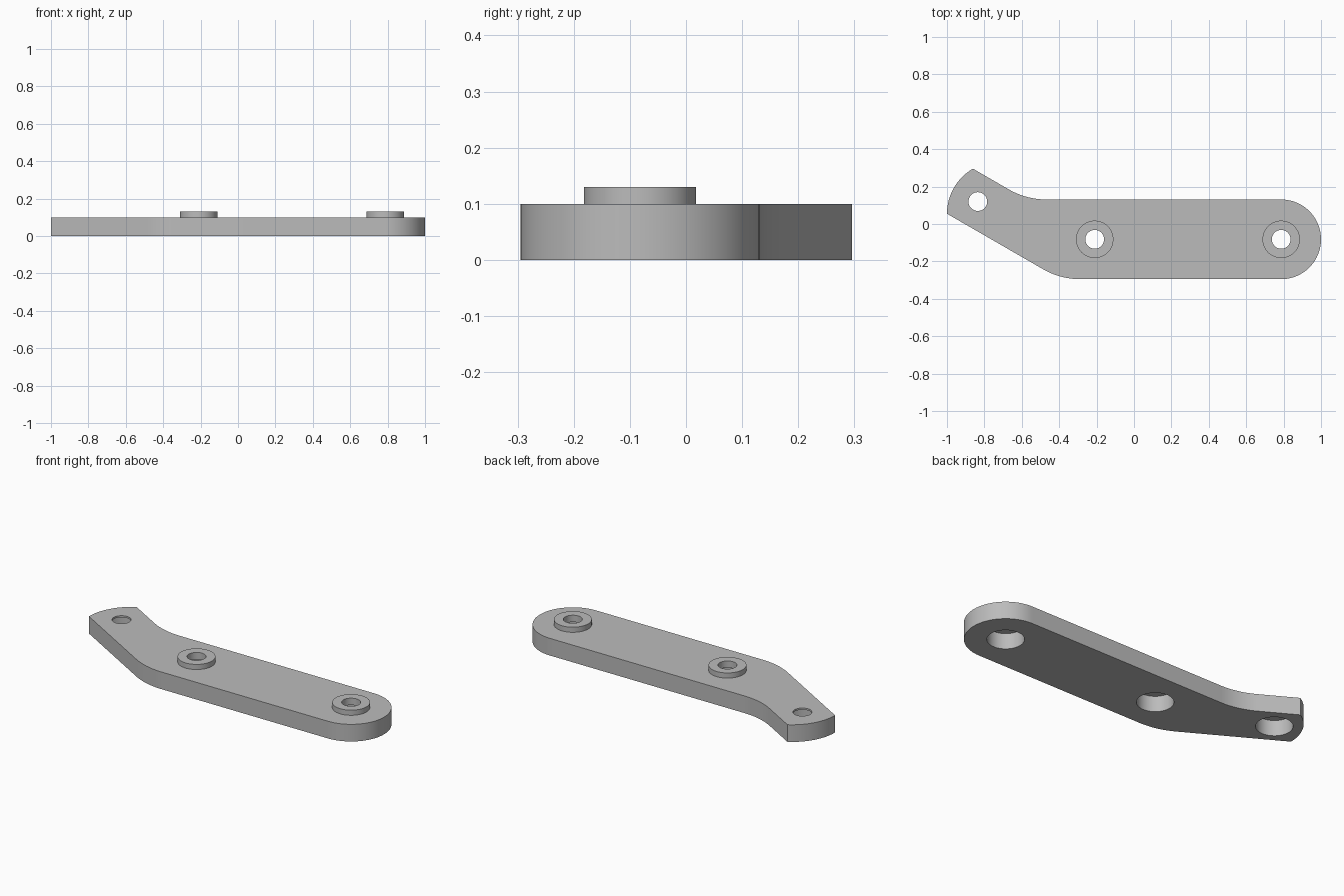
import bpy, bmesh
from math import sin, cos, tan, pi, radians
from mathutils import Vector

if "Cube" in bpy.data.objects:
    bpy.data.objects.remove(bpy.data.objects["Cube"], do_unlink=True)

THICK, BOSS_TOP, POCKET = 0.10, 0.13, 0.09
END = Vector((0.787, -0.082))
END_R = 0.213
BOSSES = {"middle_boss": (-0.21, -0.082), "end_boss": (0.787, -0.082)}
ARM_HOLE = (-0.835, 0.12)
SEG = 64

grey = bpy.data.materials.new("plain grey")
grey.use_nodes = True
colour = (0.5, 0.5, 0.5, 1)
grey.diffuse_color = colour
grey.node_tree.nodes["Principled BSDF"].inputs["Base Color"].default_value = colour


def make_object(name, bm):
    bmesh.ops.recalc_face_normals(bm, faces=bm.faces)
    mesh = bpy.data.meshes.new(name)
    bm.to_mesh(mesh)
    bm.free()
    mesh.materials.append(grey)
    obj = bpy.data.objects.new(name, mesh)
    bpy.context.collection.objects.link(obj)
    return obj


def activate(obj):
    bpy.ops.object.select_all(action='DESELECT')
    obj.select_set(True)
    bpy.context.view_layer.objects.active = obj


def smooth(obj):
    activate(obj)
    bpy.ops.object.shade_smooth_by_angle(angle=radians(25))


def arc(centre, radius, start, end, steps):
    """Points along an arc, angles in degrees."""
    angles = [radians(start + (end - start) * i / steps) for i in range(steps + 1)]
    return [Vector((centre[0] + radius * cos(a), centre[1] + radius * sin(a))) for a in angles]


def lathe(name, profile, centre, closed=False):
    """Turn a (radius, height) profile round a vertical axis."""
    bm = bmesh.new()
    rings = []
    for r, z in profile:
        rings.append([bm.verts.new((p.x, p.y, z)) for p in arc(centre, r, 0, 360, SEG)[:-1]])
    for low, high in zip(rings, rings[1:]):
        for i in range(SEG):
            j = (i + 1) % SEG
            bm.faces.new((low[i], low[j], high[j], high[i]))
    if closed:
        bm.faces.new(rings[0])
        bm.faces.new(rings[-1])
    return make_object(name, bm)


# Plate outline: round end, straight body, arm bent by 30 degrees with a curved tip
bend_r = 0.4
bend_t = bend_r * tan(radians(15))
top_y, low_y = END.y + END_R, END.y - END_R
tip_low, tip_high = Vector((-1, 0.055)), Vector((-0.86, 0.295))
top_x = tip_high.x + (tip_high.y - top_y) / tan(pi / 6) + bend_t
low_x = tip_low.x + (tip_low.y - low_y) / tan(pi / 6) + bend_t
tip_r = (tip_high - tip_low).length

outline = arc(END, END_R, -90, 90, 40)
outline += arc((top_x, top_y + bend_r), bend_r, 270, 240, 12)
outline += arc((tip_low.x + tip_r, tip_low.y), tip_r, 120, 180, 20)
outline += arc((low_x, low_y + bend_r), bend_r, 240, 270, 12)

bm = bmesh.new()
base = bm.faces.new([bm.verts.new((p.x, p.y, 0)) for p in outline])
side = bmesh.ops.extrude_face_region(bm, geom=[base])["geom"]
bmesh.ops.translate(bm, vec=(0, 0, THICK),
                    verts=[v for v in side if isinstance(v, bmesh.types.BMVert)])
plate = make_object("plate", bm)

# Stepped holes: wide pocket from below, narrow hole through the top
step = [(0.096, -0.05), (0.096, POCKET), (0.05, POCKET), (0.05, 0.2)]
for centre in [*BOSSES.values(), ARM_HOLE]:
    cutter = lathe("hole_cutter", step, centre, closed=True)
    cutter.hide_render = True
    mod = plate.modifiers.new("hole", 'BOOLEAN')
    mod.operation, mod.solver, mod.object = 'DIFFERENCE', 'EXACT', cutter
    activate(plate)
    bpy.ops.object.modifier_apply(modifier=mod.name)
    bpy.data.objects.remove(cutter, do_unlink=True)
smooth(plate)

# Raised rings round the two body holes
for name, centre in BOSSES.items():
    ring = [(0.05, THICK), (0.05, BOSS_TOP), (0.1, BOSS_TOP), (0.1, THICK)]
    smooth(lathe(name, ring, centre))
